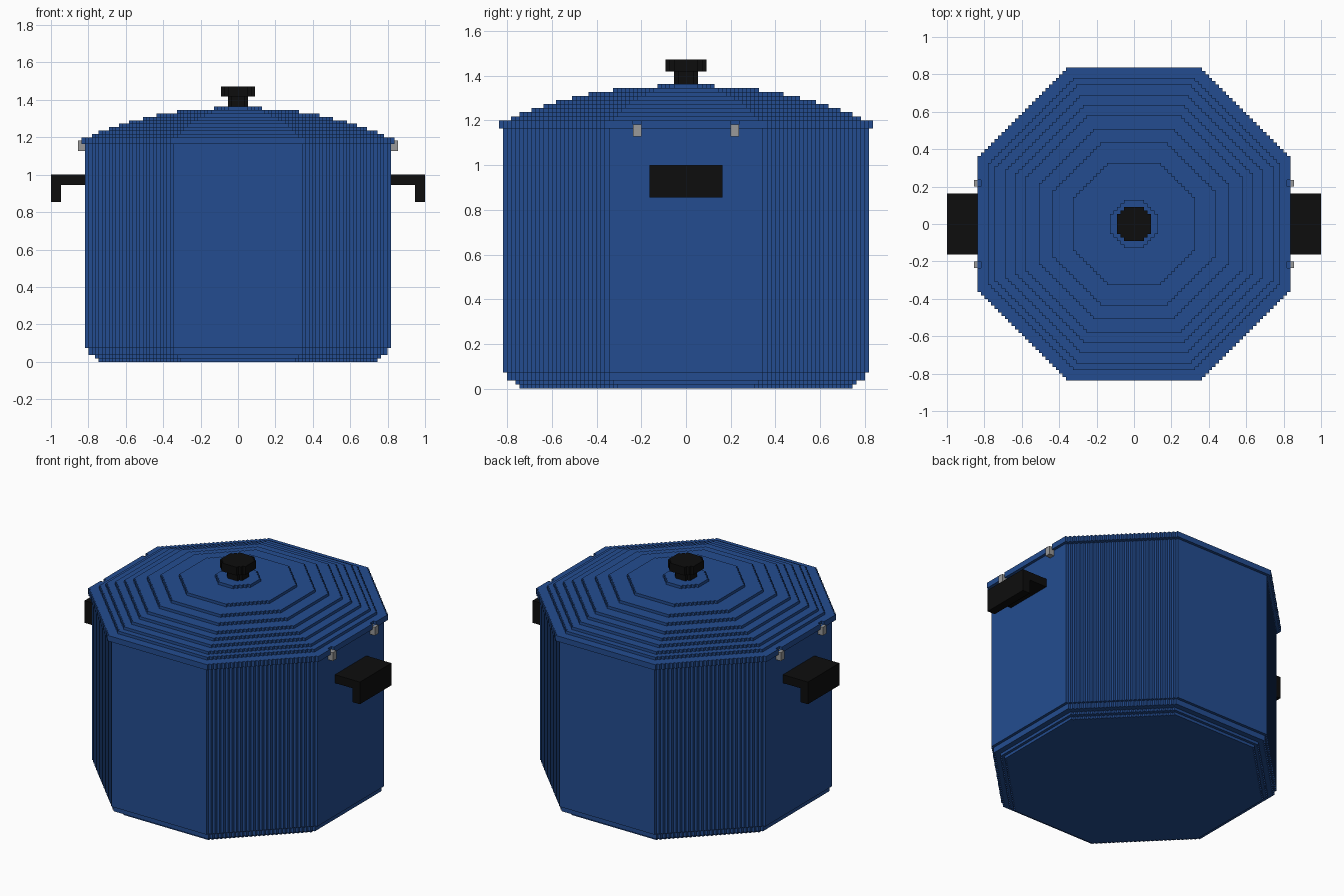
import bpy, bmesh, math
from mathutils import Vector

V = 1 / 55  # size of one block unit

cube = bpy.data.objects.get("Cube")
if cube:
    bpy.data.objects.remove(cube, do_unlink=True)


def material(name, rgb):
    m = bpy.data.materials.new(name)
    m.use_nodes = True
    m.diffuse_color = (*rgb, 1)
    m.node_tree.nodes["Principled BSDF"].inputs["Base Color"].default_value = (*rgb, 1)
    return m


BLUE = material("enamel_blue", (0.017, 0.073, 0.28))
BLACK = material("handle_black", (0.004, 0.004, 0.004))
GREY = material("clip_grey", (0.32, 0.32, 0.32))


def finish(bm, name, mat):
    bmesh.ops.recalc_face_normals(bm, faces=bm.faces)
    mesh = bpy.data.meshes.new(name)
    bm.to_mesh(mesh)
    bm.free()
    mesh.materials.append(mat)
    obj = bpy.data.objects.new(name, mesh)
    bpy.context.collection.objects.link(obj)
    return obj


def octagon(r):
    """Outline of an octagon with stepped diagonals, in block units."""
    quarter, prev = [], r
    for j in range(r):
        w = min(r, math.floor(r * math.sqrt(2) - j))
        if w != prev:
            quarter += [(prev, j), (w, j)]
            prev = w
    quarter.append((prev, r))
    points = []
    for _ in range(4):
        points += quarter
        quarter = [(-y, x) for x, y in quarter]
    return points


def stack(name, mat, layers):
    """Stepped octagon slabs, each given as (radius, bottom, top)."""
    bm = bmesh.new()
    for r, z0, z1 in layers:
        face = bm.faces.new([bm.verts.new((x * V, y * V, z0 * V)) for x, y in octagon(r)])
        ext = bmesh.ops.extrude_face_region(bm, geom=[face], use_keep_orig=True)
        top = [g for g in ext["geom"] if isinstance(g, bmesh.types.BMVert)]
        bmesh.ops.translate(bm, verts=top, vec=(0, 0, (z1 - z0) * V))
    return finish(bm, name, mat)


def boxes(name, mat, bounds):
    """Boxes given as (low corner, high corner) in block units."""
    bm = bmesh.new()
    for lo, hi in bounds:
        lo, hi = Vector(lo) * V, Vector(hi) * V
        for v in bmesh.ops.create_cube(bm, size=1)["verts"]:
            v.co = (lo + hi) / 2 + v.co * (hi - lo)
    return finish(bm, name, mat)


# Pot body with a chamfered foot
stack("pot_body", BLUE, [(41, 0, 1), (42, 1, 2), (44, 2, 4), (45, 4, 64)])

# Lid: rim and stepped dome
stack("lid_rim_lower", BLUE, [(46, 64, 65)])
rim = stack("lid_rim_upper", BLUE, [(46, 65, 66)])
radii = [43, 41, 38, 35, 32, 28, 24, 18, 7]
stack("lid_dome", BLUE, [(r, 66 + i, 67 + i) for i, r in enumerate(radii)])

# Knob
stack("knob_stem", BLACK, [(3, 75, 78)])
stack("knob_cap", BLACK, [(5, 78, 81)])

# Side handles and rim clips
notches = []
for side, s in (("left", 1), ("right", -1)):
    def span(x0, x1):
        return sorted((s * x0, s * x1))

    a, b = span(45, 55)
    c, d = span(52, 55)
    boxes(side + "_handle_shelf", BLACK, [((a, -9, 52), (b, 9, 55))])
    boxes(side + "_handle_lip", BLACK, [((c, -9, 47), (d, 9, 52))])
    a, b = span(45, 47)
    boxes(side + "_clips", GREY, [((a, y, 62), (b, y + 2, 65)) for y in (-13, 11)])
    notches += [((a, y, 64.5), (b, y + 2, 66.5)) for y in (-13, 11)]

# Small notches in the rim above the clips
cutter = boxes("rim_notch_cutter", BLUE, notches)
cutter.hide_render = True
cutter.hide_viewport = True
mod = rim.modifiers.new("notches", "BOOLEAN")
mod.operation = "DIFFERENCE"
mod.solver = "EXACT"
mod.object = cutter
